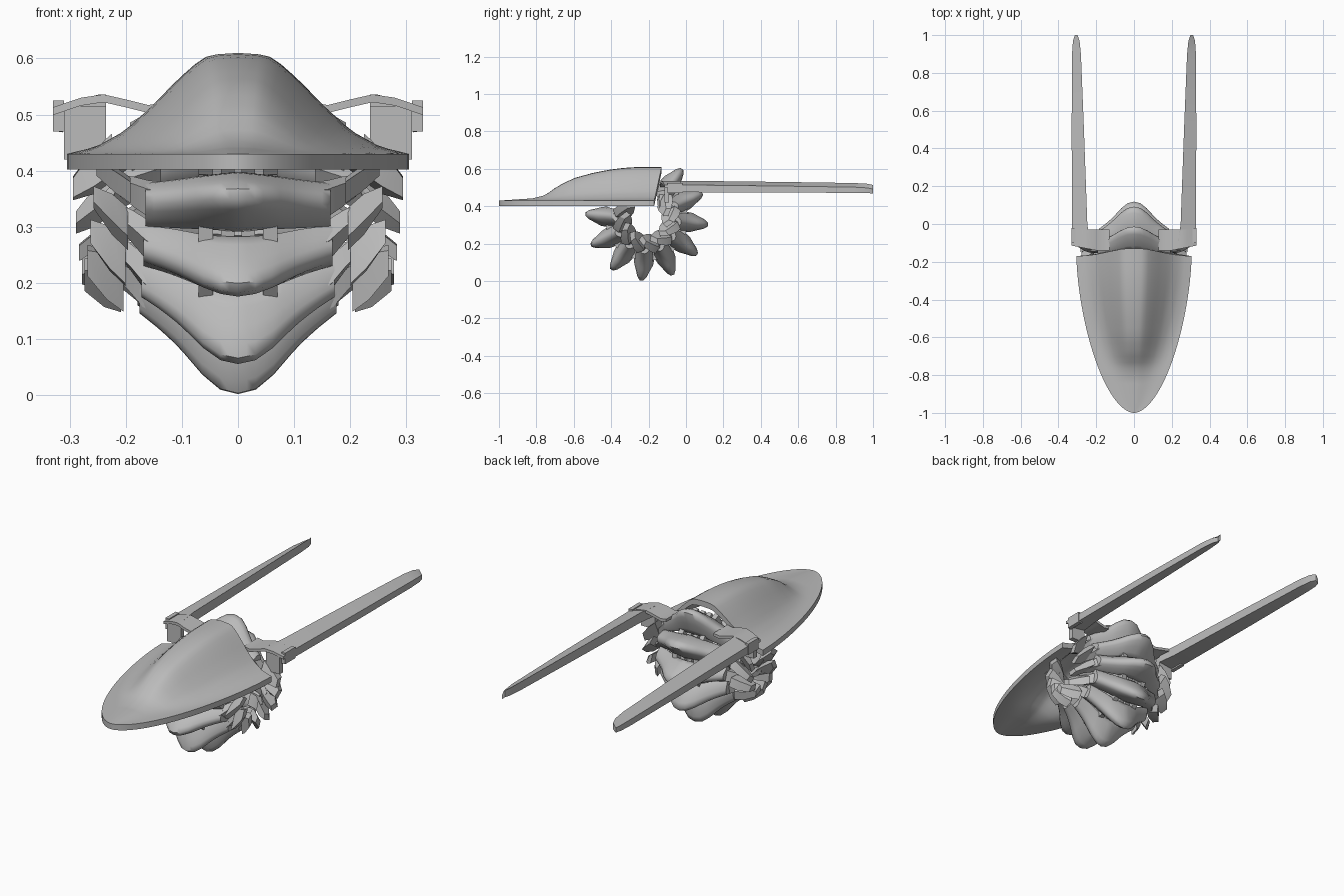
import bpy, bmesh, math
from mathutils import Vector

cube = bpy.data.objects.get("Cube")
if cube:
    bpy.data.objects.remove(cube)

grey = bpy.data.materials.new("shell grey")
grey.use_nodes = True
COLOUR = (0.5, 0.5, 0.5, 1)
grey.diffuse_color = COLOUR
grey.node_tree.nodes["Principled BSDF"].inputs["Base Color"].default_value = COLOUR


def interp(points, v):
    """Piecewise linear lookup."""
    for (a, p), (b, q) in zip(points, points[1:]):
        if v <= b:
            return p + (q - p) * max(0, (v - a) / (b - a))
    return points[-1][1]


def loft(name, rings, angle=35, mirror=False):
    """Skin a list of closed point rings and cap both ends."""
    bm = bmesh.new()
    rows = [[bm.verts.new(p) for p in ring] for ring in rings]
    n = len(rows[0])
    for a, b in zip(rows, rows[1:]):
        for i in range(n):
            j = (i + 1) % n
            bm.faces.new((a[i], a[j], b[j], b[i]))
    bm.faces.new(rows[0])
    bm.faces.new(rows[-1])
    bmesh.ops.remove_doubles(bm, verts=bm.verts, dist=0.0005)
    bmesh.ops.recalc_face_normals(bm, faces=bm.faces)
    mesh = bpy.data.meshes.new(name)
    bm.to_mesh(mesh)
    bm.free()
    mesh.materials.append(grey)
    ob = bpy.data.objects.new(name, mesh)
    bpy.context.collection.objects.link(ob)
    if mirror:
        ob.modifiers.new("mirror", 'MIRROR')
    bpy.ops.object.select_all(action='DESELECT')
    ob.select_set(True)
    bpy.context.view_layer.objects.active = ob
    bpy.ops.object.shade_smooth_by_angle(angle=math.radians(angle))


# Head shield: hollow domed shell with a broad flat rim, rounded at the front
height = [(-1, 0), (-.82, .012), (-.75, .03), (-.69, .075), (-.6, .12), (-.5, .15),
          (-.4, .17), (-.3, .18), (-.17, .18)]
dome = [(0, 1), (.17, .98), (.25, .89), (.35, .74), (.5, .48), (.66, .23), (.83, .07), (1, 0)]
ROWS, RIM = 30, .028
rings = []
for j in range(ROWS + 1):
    u = 1 - (j / ROWS) ** 2
    y = -.17 - .83 * u
    w = .305 * (1 - u ** 1.6) ** .55
    top = []
    for i in range(-16, 17):
        s = i / 16
        d = interp(dome, min(1, abs(s) * (1 + .5 * u * u)))
        back = .04 * d * max(0, (y + .6) / .43)
        top.append(Vector((s * w, y + back, .43 + interp(height, y) * d)))
    rings.append(top + [p - Vector((0, 0, RIM)) for p in reversed(top)])
loft("head_shield", rings, angle=45)

# Long rear spines with their roots
spine = [(-.09, .235, .326, 0), (0, .247, .328, 0), (.5, .265, .33, -.006),
         (.9, .281, .328, -.012), (.97, .288, .323, -.016), (1, .299, .313, -.022)]
loft("rear_spine", [[(a, y, .536 + z), (b, y, .514 + z), (b, y, .475 + z * .3), (a, y, .487 + z * .3)]
                    for y, a, b, z in spine], mirror=True)

# Wavy arms joining the spines to the body
arm = [(.13, .522), (.16, .517), (.2, .527), (.24, .536), (.28, .53), (.33, .513)]
loft("spine_arm", [[(x, -.14 + .2 * max(0, x - .2), z), (x, -.03, z),
                    (x, -.03, z - .014), (x, -.14 + .2 * max(0, x - .2), z - .014)]
                   for x, z in arm], mirror=True)


def slab(name, x0, x1, y0, y1, z0, z1):
    loft(name, [[(x0, y0, z), (x1, y0, z), (x1, y1, z), (x0, y1, z)] for z in (z0, z1)], mirror=True)


slab("spine_root_plate", .235, .31, -.115, -.09, .42, .515)
slab("spine_socket", .31, .33, -.1, -.02, .47, .525)

# Curled body: nine overlapping segments around a hub axis
HUB = Vector((0, -.21, .33))


def place(angle, x, t, r):
    c, s = math.cos(angle), math.sin(angle)
    return HUB + Vector((x, r * c - t * s, r * s + t * c))


outer = [(0, .33), (.03, .322), (.06, .295), (.1, .245), (.13, .215), (.165, .185)]
inner = [(0, .19), (.06, .175), (.12, .145), (.165, .13)]
section = [(-.5, 0), (-.85, .2), (-.78, .38), (-.58, .62), (-.4, .85), (-.16, .99),
           (.16, .99), (.45, .85), (.68, .62), (.95, .38), (1, .2), (.55, 0)]

# x, low radius, high radius, half thickness, sweep toward the tail
strut = [(.12, .13, .2, .036, 0), (.16, .115, .175, .034, .008), (.185, .095, .145, .028, .022),
         (.21, .08, .12, .02, .035)]
blade = [(.192, .085, .185, .026, .024), (.22, .072, .165, .026, .045), (.252, .068, .125, .016, .068)]


def sweep(name, angle, wide, stations):
    loft(name, [[place(angle, x * wide, -h - t, lo + .012), place(angle, x * wide, h * .6 - t, lo),
                 place(angle, x * wide, h - t, hi - .02), place(angle, x * wide, -h * .4 - t, hi)]
                for x, lo, hi, h, t in stations], angle=25, mirror=True)


for k in range(9):
    a = math.radians(175 + 30 * k)
    wide = 1 + .021 * k

    # ridged central arch
    rings = []
    for i in range(-11, 12):
        x = .165 * i / 11
        lo, hi = interp(inner, abs(x)), interp(outer, abs(x))
        half = .058 - .1 * abs(x)
        rings.append([place(a, x * wide, u * half, lo + v * (hi - lo)) for u, v in section])
    loft(f"segment_ridge_{k}", rings, angle=50)

    # struts curving in toward the hub, each carrying a pointed blade
    sweep(f"side_strut_{k}", a, wide, strut)
    sweep(f"side_blade_{k}", a, wide, blade)

    # hinge pegs between neighbouring segments
    b = a + math.radians(15)
    for name, x0, x1, top in (("hinge_peg", .006, .03, .215), ("hinge_block", .045, .07, .22)):
        loft(f"{name}_{k}", [[place(b, x, -.035, .14), place(b, x, .035, .14),
                              place(b, x, .03, top), place(b, x, -.03, top)]
                             for x in (x0, x1)], mirror=True)
